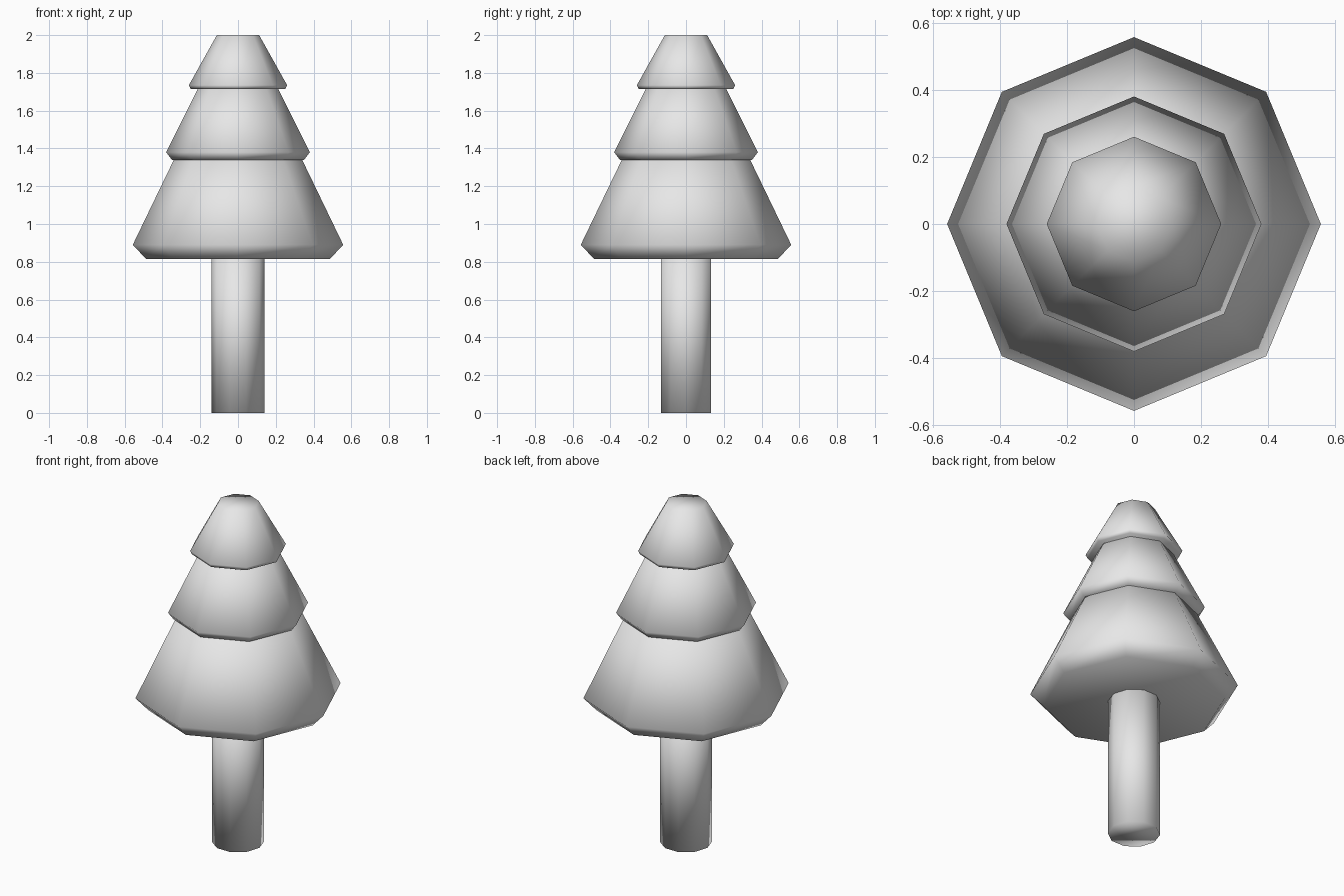
import bpy
import bmesh
from math import cos, sin, tau

cube = bpy.data.objects.get("Cube")
if cube:
    bpy.data.objects.remove(cube, do_unlink=True)

# One plain grey for the whole tree
GREY = (0.8, 0.8, 0.8, 1)
grey = bpy.data.materials.new("plain grey")
grey.use_nodes = True
grey.diffuse_color = GREY
grey.node_tree.nodes["Principled BSDF"].inputs["Base Color"].default_value = GREY


def lathe(name, sides, profile):
    """Closed solid from (radius, height) rings, listed from bottom to top."""
    bm = bmesh.new()
    rings = [[bm.verts.new((r * cos(tau * i / sides), r * sin(tau * i / sides), z))
              for i in range(sides)] for r, z in profile]
    for low, high in zip(rings, rings[1:]):
        for i in range(sides):
            j = (i + 1) % sides
            bm.faces.new((low[i], low[j], high[j], high[i]))
    bm.faces.new(rings[0][::-1])
    bm.faces.new(rings[-1])
    for face in bm.faces:
        face.smooth = True
    mesh = bpy.data.meshes.new(name)
    bm.to_mesh(mesh)
    bm.free()
    mesh.materials.append(grey)
    obj = bpy.data.objects.new(name, mesh)
    bpy.context.collection.objects.link(obj)
    return obj


# Ten-sided trunk, its top tucked into the lowest tier
lathe("trunk", 10, [(0.14, 0), (0.14, 0.85)])

# Eight-sided foliage tiers, each tucked into the one above
lathe("lower_foliage", 8, [(0.487, 0.815), (0.557, 0.89), (0.33, 1.36)])
lathe("middle_foliage", 8, [(0.35, 1.34), (0.38, 1.38), (0.203, 1.735)])
lathe("top_foliage", 8, [(0.25, 1.715), (0.26, 1.735), (0.112, 2.0)])
